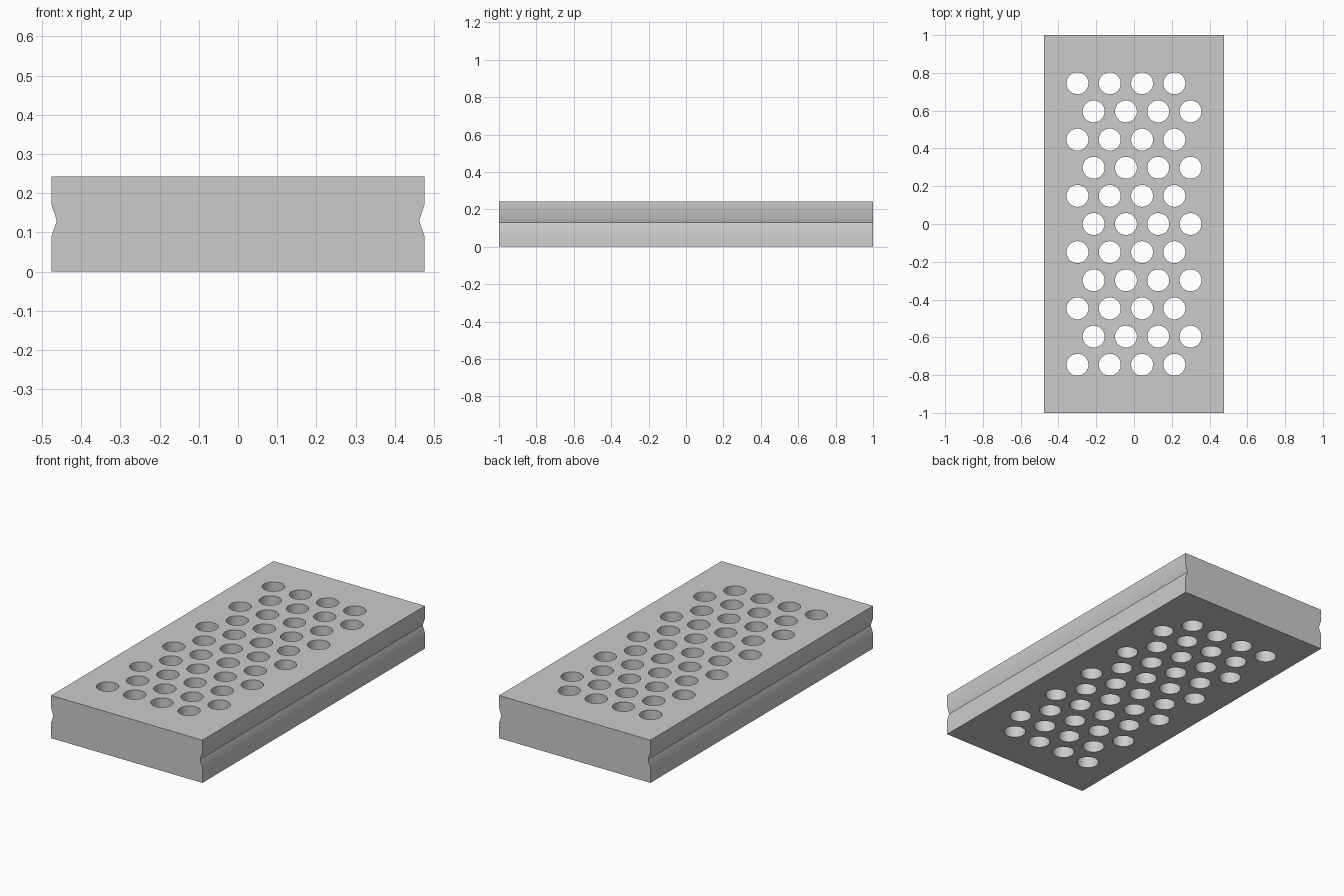
import bpy, bmesh
from math import radians
from mathutils import Matrix

if "Cube" in bpy.data.objects:
    bpy.data.objects.remove(bpy.data.objects["Cube"], do_unlink=True)

HALF_W, HALF_L, HEIGHT = 0.476, 1.0, 0.243
HOLE_R, PITCH_X, PITCH_Y = 0.058, 0.171, 0.149

grey = bpy.data.materials.new("plain grey")
grey.use_nodes = True
colour = (0.6, 0.6, 0.6, 1)
grey.diffuse_color = colour
grey.node_tree.nodes["Principled BSDF"].inputs["Base Color"].default_value = colour


def make_object(name, bm):
    bmesh.ops.recalc_face_normals(bm, faces=bm.faces)
    mesh = bpy.data.meshes.new(name)
    bm.to_mesh(mesh)
    bm.free()
    mesh.materials.append(grey)
    obj = bpy.data.objects.new(name, mesh)
    bpy.context.collection.objects.link(obj)
    return obj


# Block: mirrored profile with a shallow V groove along each side, extruded front to back
side = [(HALF_W, 0), (HALF_W, 0.089), (HALF_W - 0.014, 0.13), (HALF_W, 0.171), (HALF_W, HEIGHT)]
profile = side + [(-x, z) for x, z in reversed(side)]
bm = bmesh.new()
front = bm.faces.new([bm.verts.new((x, -HALF_L, z)) for x, z in profile])
back = bmesh.ops.extrude_face_region(bm, geom=[front], use_keep_orig=True)
bmesh.ops.translate(bm, vec=(0, 2 * HALF_L, 0),
                    verts=[v for v in back["geom"] if isinstance(v, bmesh.types.BMVert)])
block = make_object("perforated_block", bm)

# Staggered rows of through holes
bm = bmesh.new()
for row in range(11):
    shift = PITCH_X / 4 * (1 if row % 2 else -1)
    for col in range(4):
        x = (col - 1.5) * PITCH_X + shift
        y = (5 - row) * PITCH_Y
        bmesh.ops.create_cone(bm, cap_ends=True, segments=48, radius1=HOLE_R, radius2=HOLE_R,
                              depth=1, matrix=Matrix.Translation((x, y, HEIGHT / 2)))
cutter = make_object("hole_cutter", bm)
cutter.hide_render = True

cut = block.modifiers.new("holes", "BOOLEAN")
cut.operation = "DIFFERENCE"
cut.solver = "EXACT"
cut.object = cutter
bpy.ops.object.select_all(action="DESELECT")
block.select_set(True)
bpy.context.view_layer.objects.active = block
bpy.ops.object.modifier_apply(modifier=cut.name)
bpy.data.objects.remove(cutter, do_unlink=True)

# Smooth hole walls and groove shoulders, keep sharp edges crisp
bpy.ops.object.shade_smooth_by_angle(angle=radians(30))
